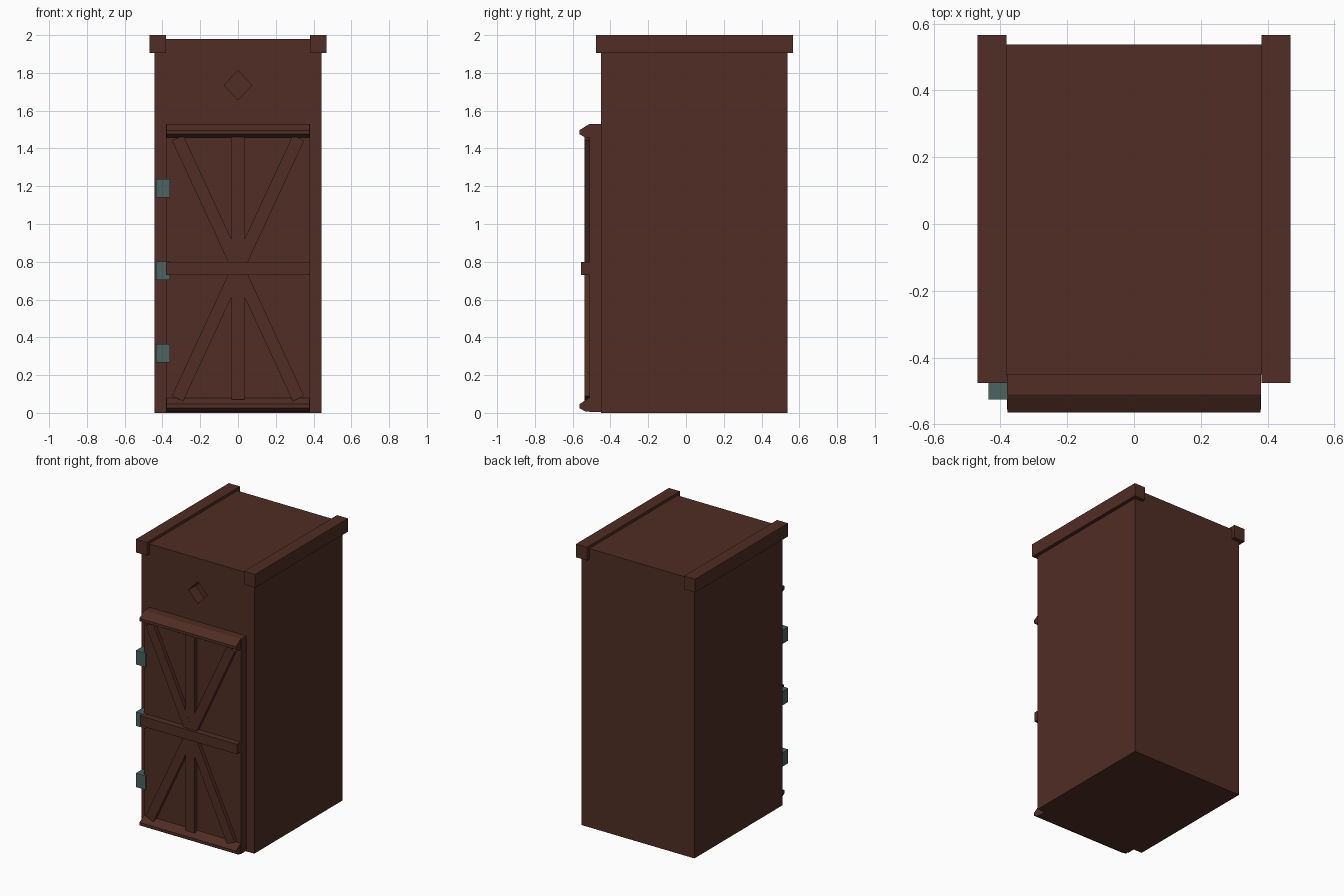
import bpy, bmesh, math
from mathutils import Matrix, Vector

if "Cube" in bpy.data.objects:
    bpy.data.objects.remove(bpy.data.objects["Cube"])


def material(name, rgb):
    m = bpy.data.materials.new(name)
    m.diffuse_color = (*rgb, 1.0)
    m.use_nodes = True
    m.node_tree.nodes["Principled BSDF"].inputs["Base Color"].default_value = m.diffuse_color
    return m


WOOD = material("dark brown wood", (0.080, 0.026, 0.018))
METAL = material("grey green metal", (0.072, 0.125, 0.118))


def finish(name, bm, mat):
    bmesh.ops.recalc_face_normals(bm, faces=bm.faces)
    mesh = bpy.data.meshes.new(name)
    bm.to_mesh(mesh)
    bm.free()
    mesh.materials.append(mat)
    ob = bpy.data.objects.new(name, mesh)
    bpy.context.collection.objects.link(ob)
    return ob


def box(name, x, y, z, mat=WOOD, tilt=0.0):
    """Box from (min, max) ranges, optionally turned about y through its centre."""
    bm = bmesh.new()
    size = Vector([r[1] - r[0] for r in (x, y, z)])
    mid = Vector([(r[0] + r[1]) / 2 for r in (x, y, z)])
    bmesh.ops.create_cube(bm, size=1.0, matrix=Matrix.Translation(mid)
                          @ Matrix.Rotation(tilt, 4, 'Y') @ Matrix.Diagonal((*size, 1)))
    return finish(name, bm, mat)


def trim(name, profile, half):
    """(y, z) profile extruded across x."""
    bm = bmesh.new()
    face = bm.faces.new([bm.verts.new((-half, y, z)) for y, z in profile])
    ext = bmesh.ops.extrude_face_region(bm, geom=[face])
    verts = [v for v in ext["geom"] if isinstance(v, bmesh.types.BMVert)]
    bmesh.ops.translate(bm, verts=verts, vec=(2 * half, 0, 0))
    return finish(name, bm, WOOD)


# Cabin with a diamond recess cut in the front
cabin = box("cabin", (-0.443, 0.443), (-0.45, 0.538), (0, 1.98))
bm = bmesh.new()
ring = [(0.073, 1.735), (0, 1.813), (-0.073, 1.735), (0, 1.657)]
front = [bm.verts.new((x, -0.55, z)) for x, z in ring]
back = [bm.verts.new((x, -0.37, z)) for x, z in ring]
bm.faces.new(front)
bm.faces.new(back)
for i in range(4):
    j = (i + 1) % 4
    bm.faces.new((front[i], front[j], back[j], back[i]))
cutter = finish("diamond_cutter", bm, WOOD)
cutter.hide_render = True
cutter.hide_set(True)
cut = cabin.modifiers.new("diamond", 'BOOLEAN')
cut.operation = 'DIFFERENCE'
cut.solver = 'EXACT'
cut.object = cutter

# Roof rails
for side, s in (("left", -1), ("right", 1)):
    box(side + "_roof_rail", sorted((s * 0.382, s * 0.468)), (-0.476, 0.566), (1.906, 2.0))

# Door panel
box("door", (-0.38, 0.38), (-0.511, -0.44), (0.004, 1.53))

# Sloped trims at the top and bottom of the door
for name, z in (("top_trim", 1.53), ("bottom_trim", 0.08)):
    trim(name, [(-0.50, z), (-0.511, z), (-0.565, z - 0.034), (-0.565, z - 0.054),
                (-0.534, z - 0.072), (-0.50, z - 0.072)], 0.379)

# Door bars and crossed braces
box("middle_bar", (-0.38, 0.38), (-0.556, -0.50), (0.73, 0.80))
box("upright_bar", (-0.035, 0.035), (-0.537, -0.50), (0.07, 1.465))
length = 2 * math.hypot(0.32, 0.69)
for side, s in (("left", -1), ("right", 1)):
    box(side + "_cross_brace", (-0.033, 0.033), (-0.5372, -0.50),
        (0.766 - length / 2, 0.766 + length / 2), tilt=s * math.atan2(0.32, 0.69))

# Hinges
for i, z in enumerate((0.317, 0.752, 1.188)):
    box(f"hinge_{i + 1}", (-0.435, -0.36), (-0.526, -0.44), (z - 0.049, z + 0.049), METAL)
